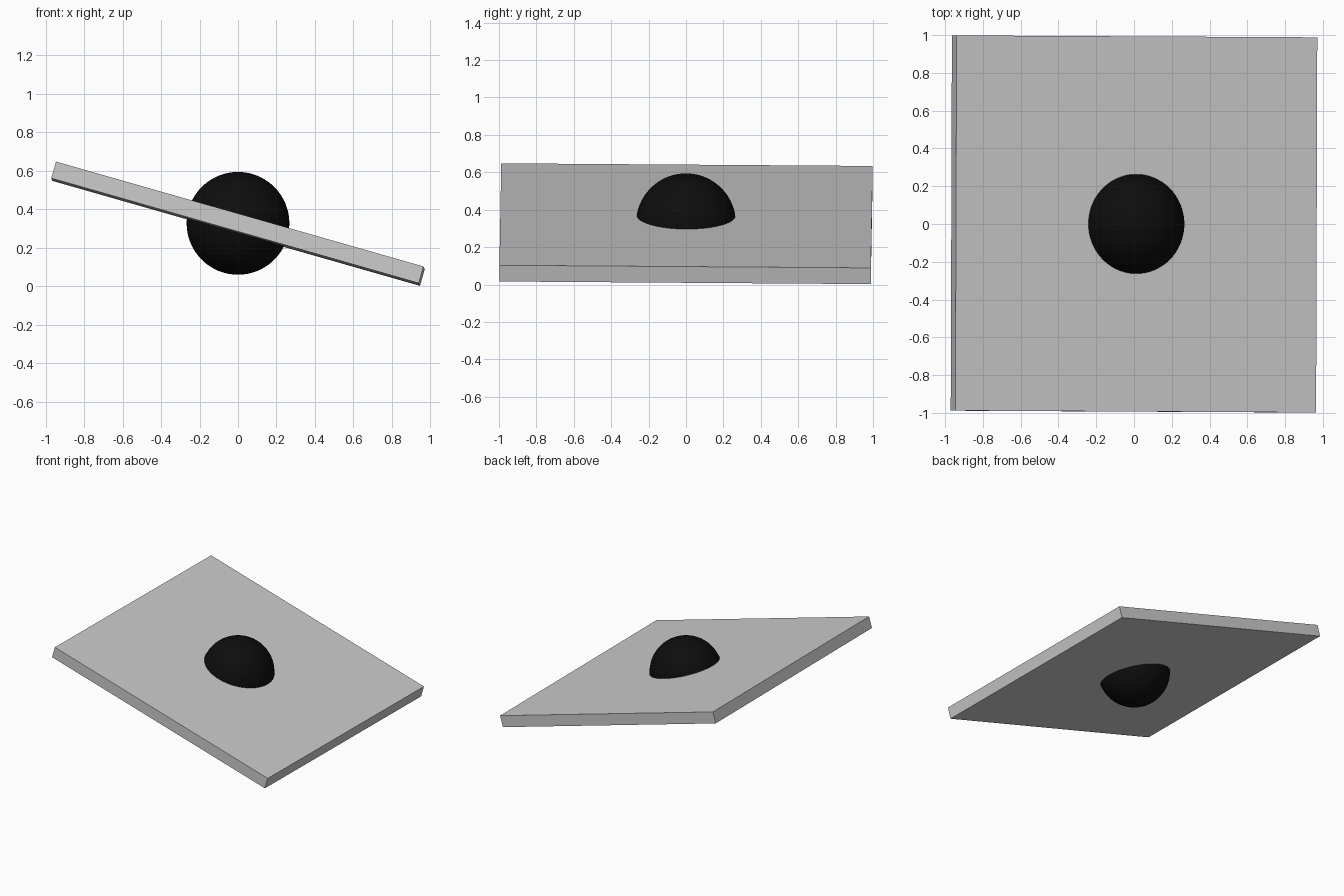
import bpy
from mathutils import Matrix, Vector

if "Cube" in bpy.data.objects:
    bpy.data.objects.remove(bpy.data.objects["Cube"])

CENTRE = Vector((0, 0, 0.325))

# Tilted square board: local axes from its slope and slight twist
u = Vector((0.9616, -0.005, -0.2744)).normalized()
v = Vector((0.005, 1.0, -0.0076))
v = (v - u * v.dot(u)).normalized()
n = u.cross(v)
bpy.ops.mesh.primitive_cube_add(size=1)
board = bpy.context.object
board.name = "tilted_board"
rotation = Matrix((u, v, n)).transposed().to_4x4()
scale = Matrix.Diagonal((1.986, 1.986, 0.09, 1))
board.matrix_world = Matrix.Translation(CENTRE) @ rotation @ scale

# Black ball set through the middle of the board
bpy.ops.mesh.primitive_uv_sphere_add(segments=64, ring_count=32, radius=0.267,
                                     location=CENTRE + Vector((0, 0, 0.002)))
ball = bpy.context.object
ball.name = "ball"
bpy.ops.object.shade_smooth()
black = bpy.data.materials.new("black")
black.diffuse_color = (0.004, 0.004, 0.004, 1)
black.use_nodes = True
black.node_tree.nodes["Principled BSDF"].inputs["Base Color"].default_value = black.diffuse_color
ball.data.materials.append(black)
